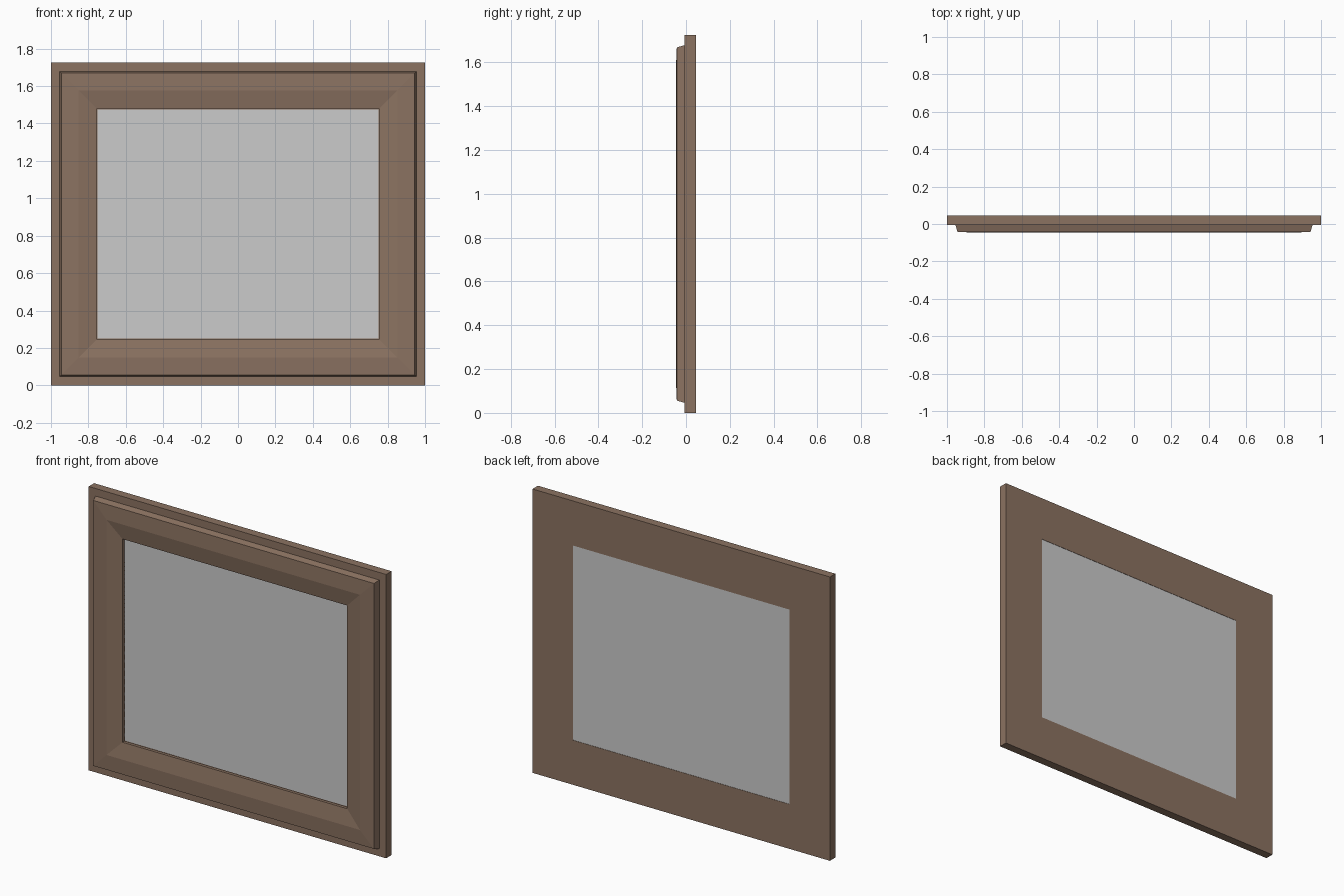
import bpy, bmesh

if "Cube" in bpy.data.objects:
    bpy.data.objects.remove(bpy.data.objects["Cube"])

W, H = 1.0, 1.725  # half width, full height


def new_object(name, bm, material=None):
    bmesh.ops.recalc_face_normals(bm, faces=bm.faces[:])
    mesh = bpy.data.meshes.new(name)
    bm.to_mesh(mesh)
    bm.free()
    obj = bpy.data.objects.new(name, mesh)
    bpy.context.collection.objects.link(obj)
    if material:
        mesh.materials.append(material)
    return obj


def ring(bm, inset, y):
    x, lo, hi = W - inset, inset, H - inset
    return [bm.verts.new(p) for p in ((-x, y, lo), (x, y, lo), (x, y, hi), (-x, y, hi))]


wood = bpy.data.materials.new("brown_wood")
wood.diffuse_color = (0.26, 0.17, 0.12, 1)
wood.use_nodes = True
wood.node_tree.nodes["Principled BSDF"].inputs["Base Color"].default_value = wood.diffuse_color

# Mitred frame: moulding section as (inset from outer edge, depth), swept round the rectangle
profile = [(0, 0.046), (0, -0.006), (0.046, -0.006), (0.056, -0.042), (0.148, -0.046),
           (0.245, -0.03), (0.245, -0.012), (0.25, -0.012), (0.25, 0.044),
           (0.271, 0.044), (0.271, 0.046)]
bm = bmesh.new()
rings = [ring(bm, d, y) for d, y in profile]
for a, b in zip(rings, rings[1:] + rings[:1]):
    for i in range(4):
        j = (i + 1) % 4
        bm.faces.new((a[i], a[j], b[j], b[i]))
new_object("picture_frame", bm, wood)

# Panel seated behind the inner lip, nearly flush with the back
bm = bmesh.new()
front, back = ring(bm, 0.246, -0.012), ring(bm, 0.25, 0.044)
bm.faces.new(front)
bm.faces.new(back)
for i in range(4):
    j = (i + 1) % 4
    bm.faces.new((front[i], front[j], back[j], back[i]))
new_object("picture_panel", bm)
